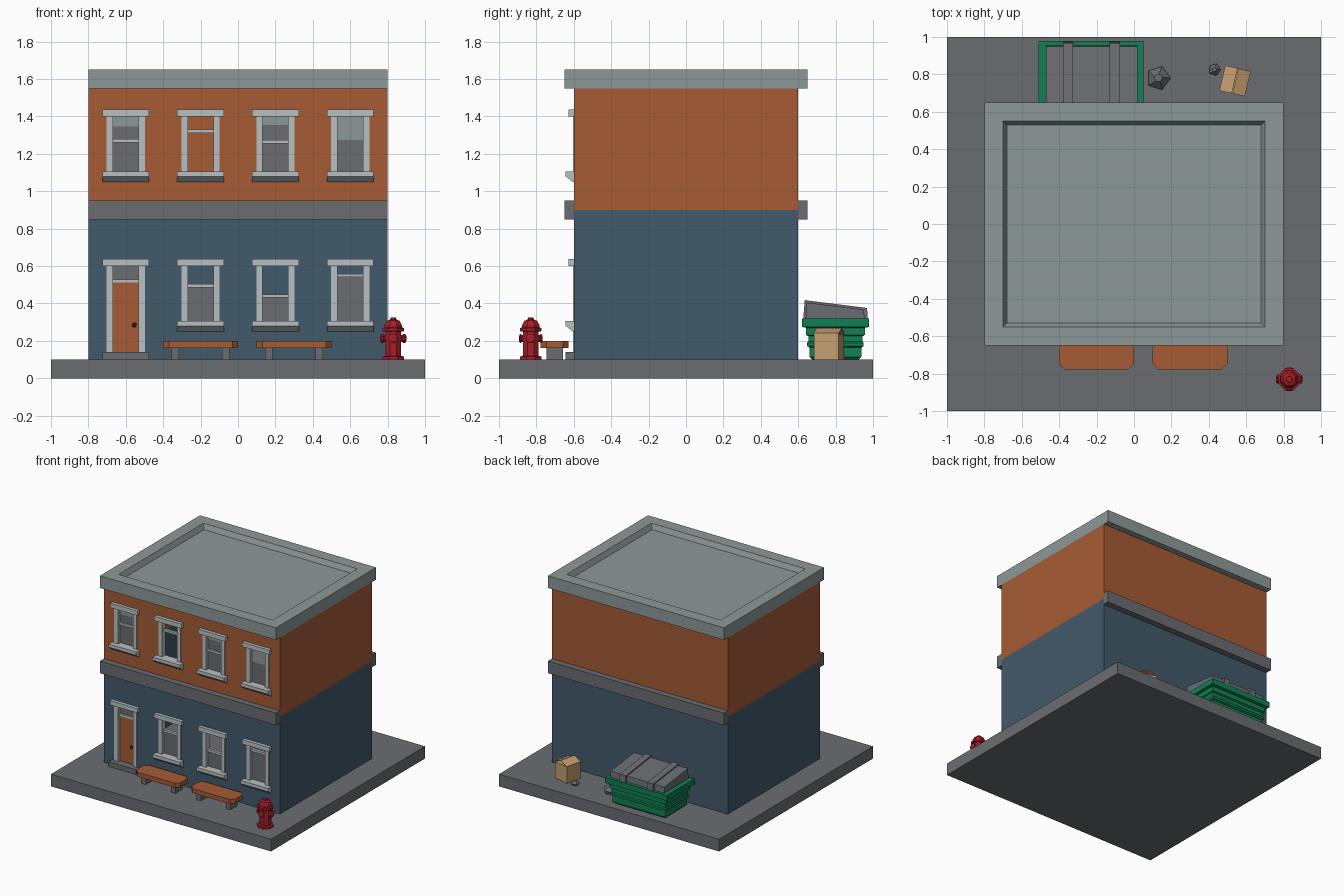
import bpy, bmesh, math
from mathutils import Matrix, Vector

cube = bpy.data.objects.get("Cube")
if cube:
    bpy.data.objects.remove(cube, do_unlink=True)


def material(name, rgb):
    m = bpy.data.materials.new(name)
    m.use_nodes = True
    m.diffuse_color = (*rgb, 1)
    m.node_tree.nodes["Principled BSDF"].inputs["Base Color"].default_value = (*rgb, 1)
    return m


GREY = material("dark grey", (.145, .152, .165))
BLUE = material("slate blue", (.055, .1, .142))
ORANGE = material("burnt orange", (.38, .106, .036))
ROOF = material("grey green", (.27, .315, .315))
TRIM = material("light grey", (.48, .53, .54))
RED = material("red", (.39, .013, .022))
GREEN = material("green", (.005, .215, .085))
TAN = material("cardboard tan", (.56, .34, .165))
BROWN = material("dark brown", (.13, .035, .015))


def finish(name, bm, mat):
    bmesh.ops.recalc_face_normals(bm, faces=bm.faces)
    mesh = bpy.data.meshes.new(name)
    bm.to_mesh(mesh)
    bm.free()
    mesh.materials.append(mat)
    obj = bpy.data.objects.new(name, mesh)
    bpy.context.collection.objects.link(obj)
    return obj


def loft(name, rings, mat):
    """Skin a list of equal-length point rings and cap both ends."""
    bm = bmesh.new()
    loops = [[bm.verts.new(p) for p in ring] for ring in rings]
    n = len(loops[0])
    for a, b in zip(loops, loops[1:]):
        for i in range(n):
            j = (i + 1) % n
            bm.faces.new((a[i], a[j], b[j], b[i]))
    bm.faces.new(loops[0])
    bm.faces.new(loops[-1])
    return finish(name, bm, mat)


def rect(x, y, z, inset=0):
    x0, x1, y0, y1 = x[0] + inset, x[1] - inset, y[0] + inset, y[1] - inset
    return [(x0, y0, z), (x1, y0, z), (x1, y1, z), (x0, y1, z)]


def box(name, x, y, z, mat):
    return loft(name, [rect(x, y, z[0]), rect(x, y, z[1])], mat)


def side_prism(name, profile, x, mat):
    """Extrude a (y, z) profile along x."""
    return loft(name, [[(v, y, z) for y, z in profile] for v in x], mat)


def cut(obj, x, y, z, mat):
    cutter = box("opening_cutter", x, y, z, mat)
    cutter.hide_render = True
    mod = obj.modifiers.new("opening", "BOOLEAN")
    mod.operation, mod.solver, mod.object = "DIFFERENCE", "EXACT", cutter
    bpy.context.view_layer.objects.active = obj
    bpy.ops.object.modifier_apply(modifier=mod.name)
    bpy.data.objects.remove(cutter, do_unlink=True)


def ngon(cx, cy, z, r, n=8, turn=.5):
    return [(cx + r * math.cos((i + turn) * math.tau / n),
             cy + r * math.sin((i + turn) * math.tau / n), z) for i in range(n)]


# Pavement, hollow storeys, string courses
box("pavement", (-1, 1), (-1, 1), (0, .1), GREY)
WIDE, DEEP = (-.8, .8), (-.6, .6)
lower = box("lower_storey", WIDE, DEEP, (.1, .9), BLUE)
upper = box("upper_storey", WIDE, DEEP, (.9, 1.55), ORANGE)
for wall, mat in ((lower, BLUE), (upper, ORANGE)):
    cut(wall, (-.77, .77), (-.57, .57), (0, 2), mat)
box("front_band", WIDE, (-.65, -.6), (.85, .95), GREY)
box("back_band", WIDE, (.6, .65), (.85, .95), GREY)

# Roof slab with a sunken, sloped centre
EAVES = (-.65, .65)
loft("roof", [rect(WIDE, EAVES, 1.55), rect(WIDE, EAVES, 1.65),
              rect(WIDE, EAVES, 1.65, .1), rect(WIDE, EAVES, 1.61, .12)], ROOF)


def opening(name, wall, mat, cx, base, bar=None, pane=None, blind=None, door=False):
    """Framed opening; bar, pane and blind are heights above the storey base."""
    low = base + (.04 if door else .207)
    top = base + .5
    cut(wall, (cx - .1, cx + .1), (-.7, -.5), (low - .01, top + .01), mat)
    span = (cx - .125, cx + .125)
    box(name + "_lintel", span, (-.627, -.56), (top, top + .037), TRIM)
    for side in (-1, 1):
        x = sorted((cx + side * .068, cx + side * .102))
        box(name + "_jamb", x, (-.604, -.56), (low, top), TRIM)
    if door:
        box(name + "_step", span, (-.643, -.56), (base, low), GREY)
    else:
        side_prism(name + "_sill", [(-.643, low), (-.643, low - .027), (-.605, low - .057),
                                    (-.56, low - .057), (-.56, low)], span, TRIM)
    glazed = (cx - .07, cx + .07)
    if pane:
        box(name + "_pane", glazed, (-.575, -.57), (base + pane[0], base + pane[1]), GREY)
    if blind:
        box(name + "_blind", glazed, (-.578, -.573), (base + blind, top), ROOF)
    if bar:
        box(name + "_bar", glazed, (-.588, -.565), (base + bar - .009, base + bar + .009), TRIM)


# Upper windows
opening("upper_window_1", upper, ORANGE, -.6, .9, .37, (.2, .5), .445)
opening("upper_window_2", upper, ORANGE, -.2, .9, .42)
opening("upper_window_3", upper, ORANGE, .2, .9, .365, (.2, .5), .455)
opening("upper_window_4", upper, ORANGE, .6, .9, None, (.2, .5), .375)

# Lower windows and door
opening("lower_window_1", lower, BLUE, -.2, .1, .395, (.2, .395))
opening("lower_window_2", lower, BLUE, .2, .1, .34, (.2, .34))
opening("lower_window_3", lower, BLUE, .6, .1, .45, (.2, .45))
opening("doorway", lower, BLUE, -.6, .1, .42, (.42, .5), door=True)
box("door", (-.67, -.53), (-.58, -.565), (.14, .52), ORANGE)
bm = bmesh.new()
bmesh.ops.create_icosphere(bm, subdivisions=1, radius=.014,
                           matrix=Matrix.Translation((-.555, -.592, .285)))
finish("door_knob", bm, BROWN)

# Benches with clipped corners
for label, x0 in (("left", .1), ("right", -.4)):
    x1, y0, y1, c = x0 + .4, -.777, -.627, .03
    plan = [(x0 + c, y0), (x1 - c, y0), (x1, y0 + c), (x1, y1 - c),
            (x1 - c, y1), (x0 + c, y1), (x0, y1 - c), (x0, y0 + c)]
    loft(label + "_bench_seat", [[(x, y, z) for x, y in plan] for z in (.163, .2)], ORANGE)
    for x in (x0 + .045, x1 - .085):
        box(label + "_bench_leg", (x, x + .04), (-.747, -.657), (.1, .163), GREY)

# Fire hydrant: turned body and four outlets
HX, HY = .83, -.83
profile = [(.062, .1), (.062, .116), (.046, .12), (.046, .25), (.062, .252), (.062, .268),
           (.05, .272), (.05, .285), (.036, .308), (.018, .314), (.016, .325)]
loft("hydrant_body", [ngon(HX, HY, z, r) for r, z in profile], RED)
for k in range(4):
    reach = .07 if k % 2 == 0 else .063
    outlet = loft("hydrant_outlet", [ngon(0, 0, z, r) for r, z in
                  ((.02, .02), (.02, .05), (.026, .052), (.026, reach - .006), (.014, reach))], RED)
    outlet.data.transform(Matrix.Translation((HX, HY, .213)) @
                          Matrix.Rotation(k * math.pi / 2, 4, "Z") @
                          Matrix.Rotation(math.pi / 2, 4, "Y"))

# Dumpster: ribbed bin, sloping lid and straps
BX, BY = (-.51, .05), (.62, .978)
bin_steps = [(.1, .055), (.115, .04), (.165, .04), (.172, .028), (.19, .028), (.197, .034),
             (.225, .034), (.232, .022), (.27, .022), (.275, 0), (.32, 0)]
loft("dumpster_bin", [rect(BX, BY, z, i) for z, i in bin_steps], GREEN)
side_prism("dumpster_lid", [(.64, .32), (.955, .32), (.95, .368), (.645, .405)], (-.47, .02), GREY)
for x in (-.38, -.13):
    side_prism("lid_strap", [(.627, .32), (.972, .32), (.968, .376), (.635, .418)],
               (x, x + .054), GREY)

# Cardboard box with tented flaps
turn = Matrix.Translation((.54, .765, 0)) @ Matrix.Rotation(math.radians(-13), 4, "Z")
half = (-.067, .067)
parts = [box("carton", half, half, (.1, .235), TAN)]
for s in (-1, 1):
    ring = [(s * .07, .235), (s * .002, .262), (s * .002, .268), (s * .07, .241)]
    parts.append(loft("carton_flap", [[(x, y, z) for x, z in ring] for y in (-.069, .069)], TAN))
for part in parts:
    part.data.transform(turn)

# Rubbish lumps
for name, x, y, r in (("large_lump", .13, .78, .066), ("small_lump", .43, .825, .034)):
    loft(name, [ngon(x, y, .1, r * .8, 5, 0), ngon(x, y, .1 + r * .4, r, 5, 0),
                ngon(x, y, .1 + r, r * .35, 5, .2)], GREY)
